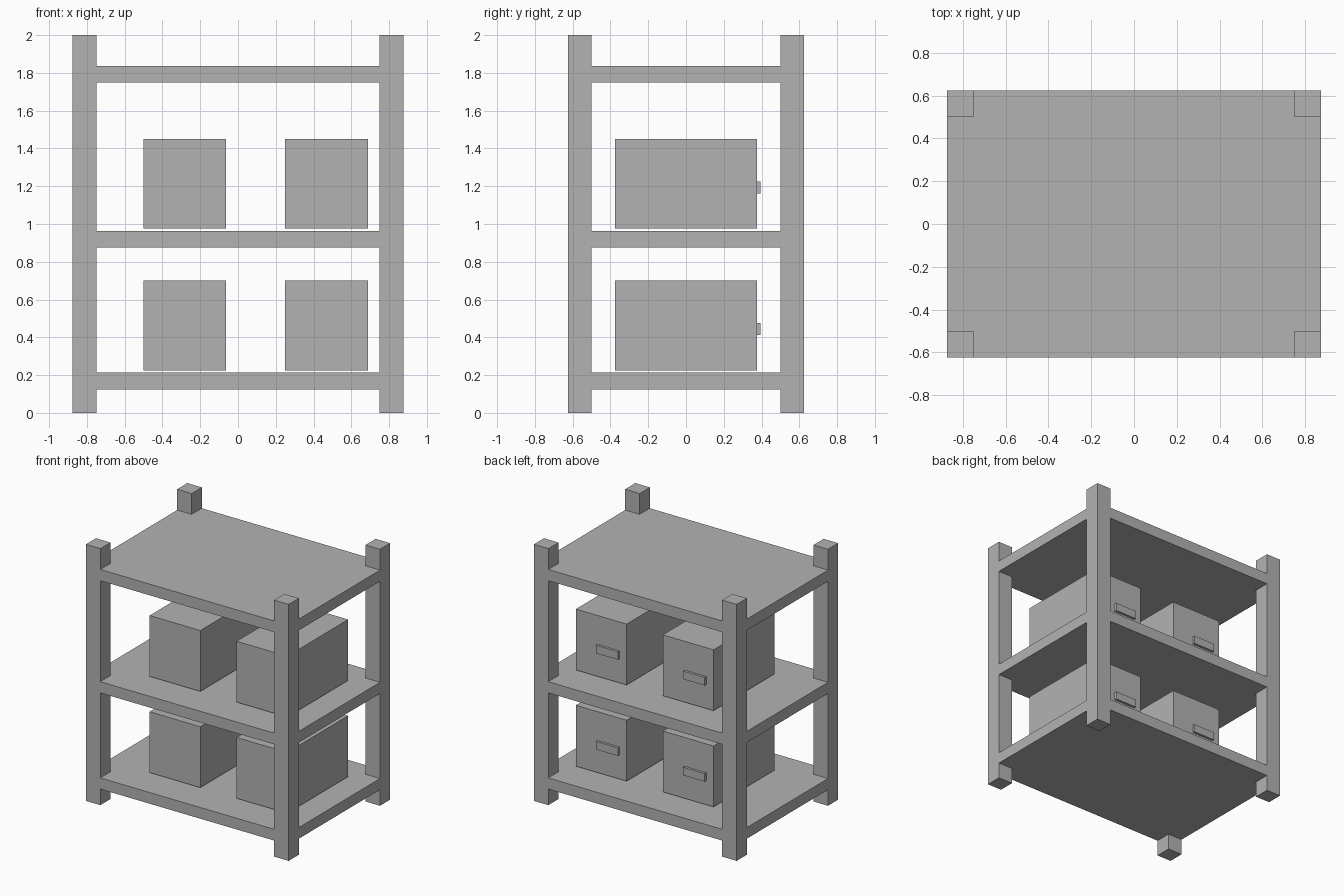
import bpy, bmesh
from mathutils import Vector

if "Cube" in bpy.data.objects:
    bpy.data.objects.remove(bpy.data.objects["Cube"])

grey = bpy.data.materials.new("plain grey")
grey.diffuse_color = (0.45, 0.45, 0.45, 1)
grey.use_nodes = True
grey.node_tree.nodes["Principled BSDF"].inputs["Base Color"].default_value = grey.diffuse_color


def prism(name, outline, z0, z1):
    """Extrude a flat outline from z0 to z1."""
    bm = bmesh.new()
    face = bm.faces.new([bm.verts.new((x, y, z0)) for x, y in outline])
    top = bmesh.ops.extrude_face_region(bm, geom=[face])
    verts = [g for g in top["geom"] if isinstance(g, bmesh.types.BMVert)]
    bmesh.ops.translate(bm, verts=verts, vec=Vector((0, 0, z1 - z0)))
    bmesh.ops.recalc_face_normals(bm, faces=bm.faces)
    mesh = bpy.data.meshes.new(name)
    bm.to_mesh(mesh)
    bm.free()
    mesh.materials.append(grey)
    obj = bpy.data.objects.new(name, mesh)
    bpy.context.collection.objects.link(obj)
    return obj


def box(name, x0, x1, y0, y1, z0, z1):
    return prism(name, [(x0, y0), (x1, y0), (x1, y1), (x0, y1)], z0, z1)


W, D, P = 0.875, 0.625, 0.125   # half width, half depth, post size

# corner posts
for sx, side in ((-1, "left"), (1, "right")):
    for sy, end in ((-1, "front"), (1, "back")):
        xs = sorted((sx * W, sx * (W - P)))
        ys = sorted((sy * D, sy * (D - P)))
        box(f"{end}_{side}_post", *xs, *ys, 0, 2)

# shelves, notched around the posts and flush with their outer faces
a, b = W - P, D - P
notched = [(-a, -D), (a, -D), (a, -b), (W, -b), (W, b), (a, b),
           (a, D), (-a, D), (-a, b), (-W, b), (-W, -b), (-a, -b)]
for name, z in (("lower", 0.125), ("middle", 0.875), ("top", 1.75)):
    prism(f"{name}_shelf", notched, z, z + 0.0875)

# storage boxes with a handle on the back
for level, z in (("lower", 0.225), ("upper", 0.975)):
    for side, x in (("left", -0.5), ("right", 0.25)):
        box(f"{level}_{side}_box", x, x + 0.4375, -0.375, 0.375, z, z + 0.475)
        box(f"{level}_{side}_handle", x + 0.0625, x + 0.25,
            0.375, 0.394, z + 0.1875, z + 0.25)
